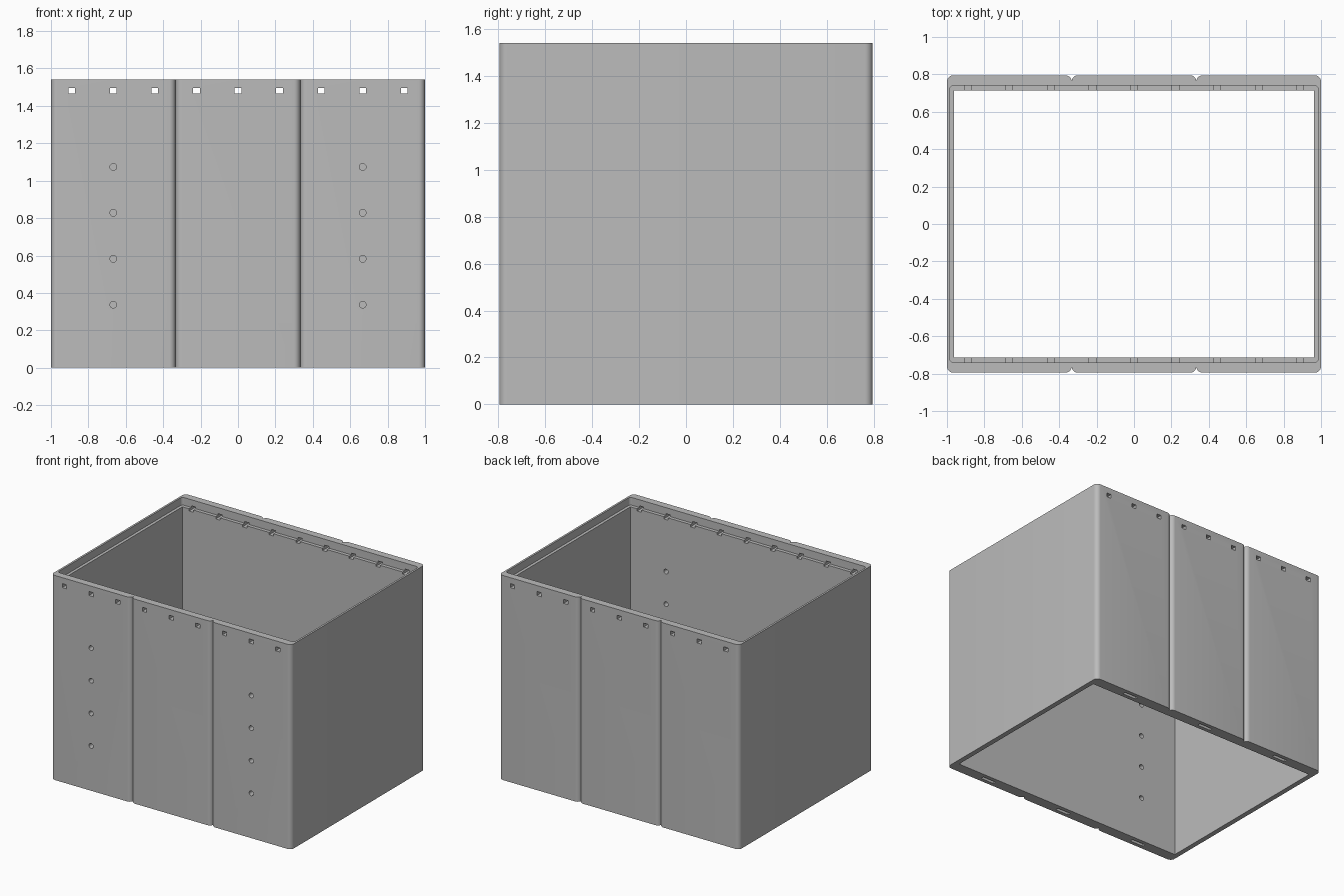
import bpy, bmesh, math

if "Cube" in bpy.data.objects:
    bpy.data.objects.remove(bpy.data.objects["Cube"])

X, Y, H = 1.0, 0.795, 1.54      # half width, half depth, height
R = 0.034                       # edge rounding of the panels
grey = bpy.data.materials.new("plain grey")
grey.diffuse_color = (0.5, 0.5, 0.5, 1)
grey.use_nodes = True
grey.node_tree.nodes["Principled BSDF"].inputs["Base Color"].default_value = grey.diffuse_color


def arc(cx, cy, r, start, steps=8):
    return [(cx + r * math.cos(math.radians(start + 90 * i / steps)),
             cy + r * math.sin(math.radians(start + 90 * i / steps)))
            for i in range(steps + 1)]


def rounded_rect(cx, cy, hx, hy, r):
    return (arc(cx - hx + r, cy - hy + r, r, 180) + arc(cx + hx - r, cy - hy + r, r, 270)
            + arc(cx + hx - r, cy + hy - r, r, 0) + arc(cx - hx + r, cy + hy - r, r, 90))


def rect(cx, cy, hx, hy):
    return [(cx - hx, cy - hy), (cx + hx, cy - hy), (cx + hx, cy + hy), (cx - hx, cy + hy)]


def circle(cx, cy, r, n=24):
    return [(cx + r * math.cos(2 * math.pi * i / n), cy + r * math.sin(2 * math.pi * i / n))
            for i in range(n)]


def prisms(name, profiles, lo, hi, axis="z"):
    """One object holding each profile extruded from lo to hi along an axis."""
    bm = bmesh.new()
    for pts in profiles:
        def ring(t):
            return [bm.verts.new((a, b, t) if axis == "z" else (a, t, b)) for a, b in pts]
        low, high = ring(lo), ring(hi)
        bm.faces.new(low)
        bm.faces.new(high)
        for i in range(len(pts)):
            j = (i + 1) % len(pts)
            bm.faces.new((low[i], low[j], high[j], high[i]))
    bmesh.ops.recalc_face_normals(bm, faces=bm.faces)
    mesh = bpy.data.meshes.new(name)
    bm.to_mesh(mesh)
    bm.free()
    mesh.materials.append(grey)
    obj = bpy.data.objects.new(name, mesh)
    bpy.context.collection.objects.link(obj)
    return obj


# Outer outline: three rounded panels per long wall, meeting in V grooves
half = []
for k in range(3):
    x0, x1 = -X + k * 2 * X / 3, -X + (k + 1) * 2 * X / 3
    left, right = arc(x0 + R, -Y + R, R, 180), arc(x1 - R, -Y + R, R, 270)
    half += (left if k == 0 else left[1:]) + right
box = prisms("box_shell", [half + [(-x, -y) for x, y in half]], 0, H)

thirds = [-2 / 3, 0, 2 / 3]
cutters = [
    # Open inside and the recess for a lid
    prisms("inside_cutter", [rect(0, 0, 0.963, 0.714)], -0.2, H + 0.2),
    prisms("lid_recess_cutter", [rounded_rect(0, 0, 0.985, 0.74, 0.02)], 1.482, H + 0.2),
    # Latch holes through both long walls
    prisms("latch_hole_cutter", [rect(i * 2 / 9, 1.48, 0.018, 0.015) for i in range(-4, 5)],
           -1, 1, "y"),
    # Round holes in the front wall
    prisms("screw_hole_cutter", [circle(s * 2 / 3, 0.337 + 0.2455 * i, 0.018)
                                 for s in (-1, 1) for i in range(4)], -1, 0, "y"),
    # Slots under the long walls
    prisms("bottom_slot_cutter", [rect(x, s * 0.755, 0.055, 0.012)
                                  for x in thirds for s in (-1, 1)], -0.1, 0.04),
]
bpy.context.view_layer.objects.active = box
box.select_set(True)
for cutter in cutters:
    cutter.hide_render = True
    mod = box.modifiers.new(cutter.name, "BOOLEAN")
    mod.operation = "DIFFERENCE"
    mod.solver = "EXACT"
    mod.object = cutter
    bpy.ops.object.modifier_apply(modifier=mod.name)
    bpy.data.objects.remove(cutter)

bpy.ops.object.shade_smooth_by_angle(angle=math.radians(30))
